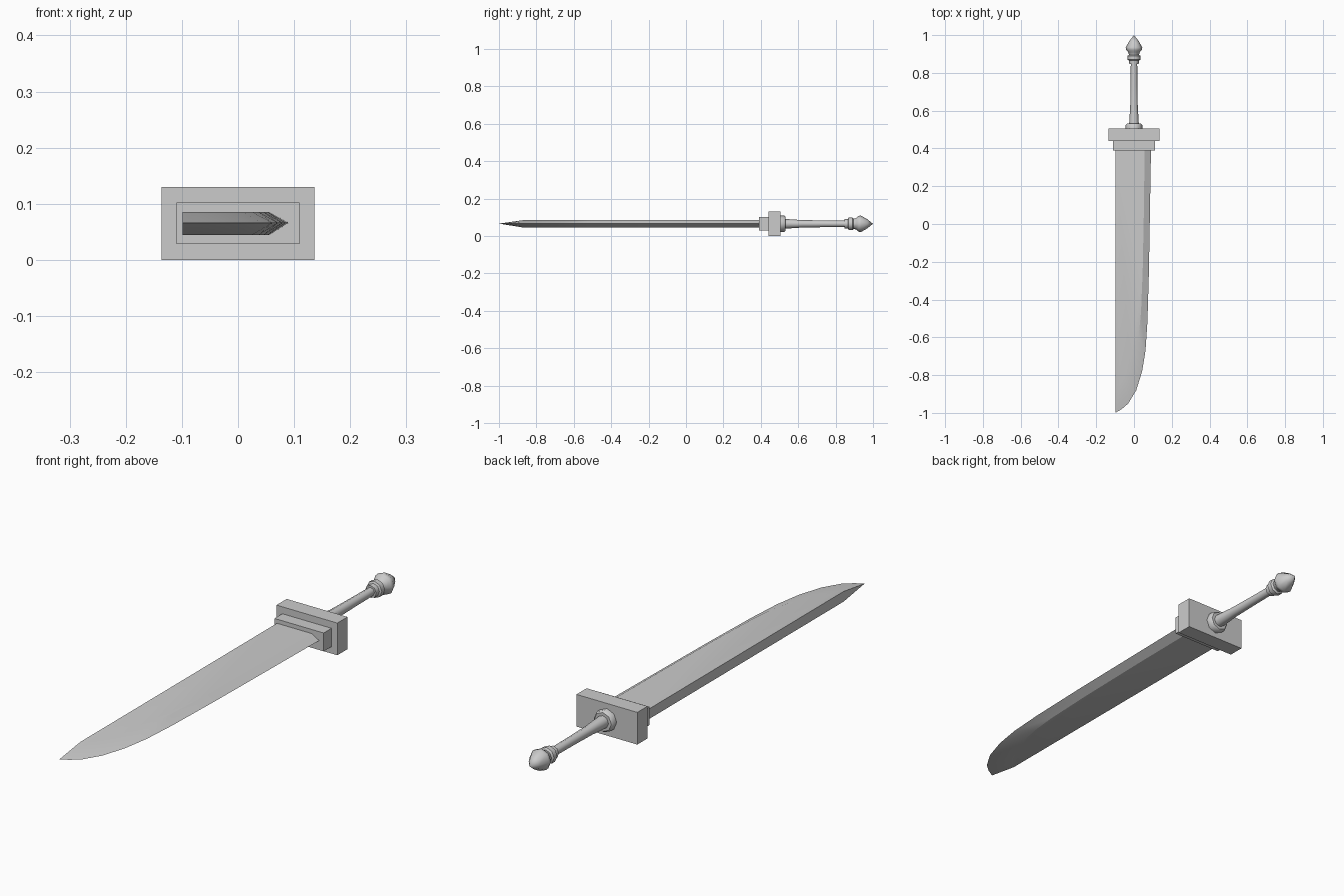
import bpy, bmesh, math

if "Cube" in bpy.data.objects:
    bpy.data.objects.remove(bpy.data.objects["Cube"])

ZC = 0.065  # height of the sword's long axis


def make_object(name, bm, angle=30):
    bmesh.ops.recalc_face_normals(bm, faces=bm.faces)
    mesh = bpy.data.meshes.new(name)
    bm.to_mesh(mesh)
    bm.free()
    ob = bpy.data.objects.new(name, mesh)
    bpy.context.collection.objects.link(ob)
    bpy.ops.object.select_all(action='DESELECT')
    ob.select_set(True)
    bpy.context.view_layer.objects.active = ob
    bpy.ops.object.shade_smooth_by_angle(angle=math.radians(angle))
    return ob


def box(name, half_x, y0, y1, half_z):
    bm = bmesh.new()
    bmesh.ops.create_cube(bm, size=1)
    for v in bm.verts:
        v.co.x *= 2 * half_x
        v.co.y = (y0 + y1) / 2 + v.co.y * (y1 - y0)
        v.co.z = ZC + v.co.z * 2 * half_z
    return make_object(name, bm, 20)


def lathe(name, profile, sides=8):
    """Turn (y, radius) pairs around the long axis."""
    bm = bmesh.new()
    rings = []
    for y, r in profile:
        if r == 0:
            rings.append([bm.verts.new((0, y, ZC))] * sides)
        else:
            rings.append([bm.verts.new((r * math.cos(2 * math.pi * k / sides), y,
                                        ZC + r * math.sin(2 * math.pi * k / sides)))
                          for k in range(sides)])
    for a, b in zip(rings, rings[1:]):
        for k in range(sides):
            n = (k + 1) % sides
            bm.faces.new(list(dict.fromkeys((a[k], a[n], b[n], b[k]))))
    for ring in (rings[0], rings[-1]):
        if len(set(ring)) > 2:
            bm.faces.new(ring)
    return make_object(name, bm, 46)


# Blade: thick straight back, bevel curving over to the tip
SPINE, HALF = -0.099, 0.0205
edge = [(0.090, 0.40), (0.085, 0.10), (0.079, -0.25), (0.071, -0.52), (0.061, -0.67),
        (0.043, -0.78), (0.012, -0.88), (-0.030, -0.95), (-0.065, -0.98), (SPINE, -1.0)]
bevel = [(0.056, 0.40), (0.053, 0.10), (0.046, -0.25), (0.037, -0.47), (0.025, -0.59),
         (0.007, -0.68), (-0.020, -0.755), (-0.050, -0.81), (-0.075, -0.842), (SPINE, -0.865)]
bm = bmesh.new()
edge_v = [bm.verts.new((x, y, ZC + 0.001)) for x, y in edge]
sides = []
for s in (1, -1):
    rim = [bm.verts.new((x, y, ZC + s * HALF)) for x, y in bevel]
    back = bm.verts.new((SPINE, 0.40, ZC + s * HALF))
    bm.faces.new(rim + [back])
    for i in range(len(rim) - 1):
        bm.faces.new((rim[i], rim[i + 1], edge_v[i + 1], edge_v[i]))
    sides.append((rim, back))
(top, top_back), (low, low_back) = sides
bm.faces.new((top_back, top[-1], edge_v[-1], low[-1], low_back))
bm.faces.new((top_back, top[0], edge_v[0], low[0], low_back))
make_object("blade", bm, 25)

# Stepped guard
box("blade_collar", 0.11, 0.39, 0.44, 0.037)
box("crossguard", 0.136, 0.44, 0.505, 0.065)

# Grip with base ring
lathe("grip_base", [(0.50, 0.044), (0.525, 0.044), (0.531, 0.038), (0.531, 0.02)])
lathe("grip", [(0.52, 0.026), (0.56, 0.024), (0.62, 0.020), (0.74, 0.018), (0.86, 0.017)])

# Turned pommel with pointed cap
lathe("pommel", [(0.847, 0.016), (0.847, 0.025), (0.866, 0.026), (0.87, 0.034),
                 (0.89, 0.034), (0.896, 0.027), (0.91, 0.031), (0.921, 0.042),
                 (0.935, 0.044), (0.97, 0.024), (1.0, 0)])
